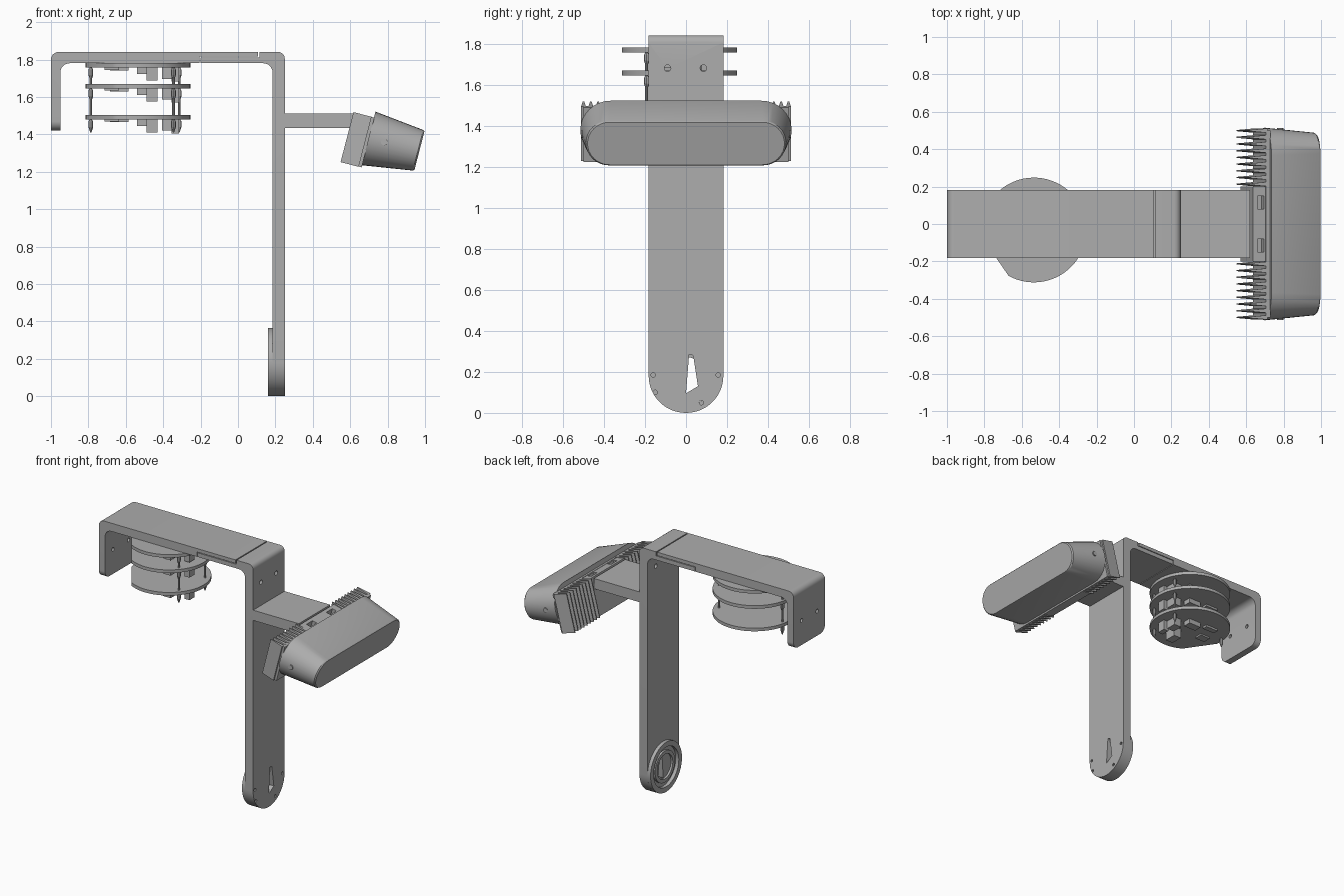
import bpy, bmesh, math
from mathutils import Matrix, Vector

if "Cube" in bpy.data.objects:
    bpy.data.objects.remove(bpy.data.objects["Cube"], do_unlink=True)

GREY = (0.42, 0.42, 0.42, 1)
mat = bpy.data.materials.new("plain grey")
mat.use_nodes = True
mat.diffuse_color = GREY
mat.node_tree.nodes["Principled BSDF"].inputs["Base Color"].default_value = GREY

HALF = 0.182                                   # half width of the bracket
TILT = (Matrix.Translation((0.583, 0, 1.385))
        @ Matrix.Rotation(math.radians(14.5), 4, 'Y'))   # lamp head frame


def finish(name, bm, smooth=False):
    bmesh.ops.recalc_face_normals(bm, faces=bm.faces)
    me = bpy.data.meshes.new(name)
    bm.to_mesh(me)
    bm.free()
    ob = bpy.data.objects.new(name, me)
    bpy.context.collection.objects.link(ob)
    me.materials.append(mat)
    if smooth:
        activate(ob)
        bpy.ops.object.shade_smooth_by_angle(angle=math.radians(30))
    return ob


def activate(ob):
    bpy.ops.object.select_all(action='DESELECT')
    ob.select_set(True)
    bpy.context.view_layer.objects.active = ob


def loft(name, rings, smooth=False, end_round=None, frame=None):
    """Skin equal point rings, cap both ends, optionally round the low corners."""
    bm = bmesh.new()
    loops = [[bm.verts.new(p) for p in ring] for ring in rings]
    n = len(loops[0])
    for a, b in zip(loops, loops[1:]):
        for i in range(n):
            bm.faces.new((a[i], a[(i + 1) % n], b[(i + 1) % n], b[i]))
    bm.faces.new(loops[0])
    bm.faces.new(loops[-1])
    if end_round:
        low = min(v.co.z for v in bm.verts)
        edges = [e for e in bm.edges
                 if all(abs(v.co.z - low) < 1e-4 for v in e.verts)
                 and abs(e.verts[0].co.y - e.verts[1].co.y) < 1e-4]
        bmesh.ops.bevel(bm, geom=edges, offset=end_round, segments=14,
                        profile=0.5, affect='EDGES')
    if frame:
        bm.transform(frame)
    return finish(name, bm, smooth)


def prism(name, pts, axis, lo, hi, **kw):
    place = {'x': lambda a, b, t: (t, a, b),
             'y': lambda a, b, t: (a, t, b),
             'z': lambda a, b, t: (a, b, t)}[axis]
    return loft(name, [[place(a, b, t) for a, b in pts] for t in (lo, hi)], **kw)


def box(name, x, y, z, **kw):
    return prism(name, [(x[0], y[0]), (x[1], y[0]), (x[1], y[1]), (x[0], y[1])],
                 'z', *z, **kw)


def circle(cx, cy, r, n=40):
    return [(cx + r * math.cos(i * math.tau / n), cy + r * math.sin(i * math.tau / n))
            for i in range(n)]


def rounded(corners, steps=6):
    """Turn (x, z, radius) square corners into a rounded outline."""
    out = []
    for i, (x, z, r) in enumerate(corners):
        p = Vector((x, z))
        if not r:
            out.append(p)
            continue
        d1 = (Vector(corners[i - 1][:2]) - p).normalized()
        d2 = (Vector(corners[(i + 1) % len(corners)][:2]) - p).normalized()
        for k in range(steps + 1):
            a = k / steps * math.pi / 2
            out.append(p + (d1 + d2) * r - d2 * r * math.cos(a) - d1 * r * math.sin(a))
    return out


def cut(ob, cutters):
    for c in cutters:
        c.hide_render = True
        m = ob.modifiers.new("cut", 'BOOLEAN')
        m.operation, m.object, m.solver = 'DIFFERENCE', c, 'EXACT'
        activate(ob)
        bpy.ops.object.modifier_apply(modifier=m.name)
        bpy.data.objects.remove(c, do_unlink=True)


# Bracket: hanging arm and post, joined by a lap joint in the top bar
hanger = prism("hanging_bracket", rounded([
    (-1, 1.42, 0), (-0.95, 1.42, 0), (-0.95, 1.78, 0.05), (-0.205, 1.78, 0),
    (-0.205, 1.815, 0), (0.107, 1.815, 0), (0.107, 1.84, 0), (-1, 1.84, 0.04)]),
    'y', -HALF, HALF, end_round=0.05, smooth=True)
post = prism("post", rounded([
    (0.185, 0, 0), (0.25, 0, 0), (0.25, 1.84, 0.035), (0.115, 1.84, 0),
    (0.115, 1.81, 0), (-0.2, 1.81, 0), (-0.2, 1.78, 0), (0.185, 1.78, 0.05)]),
    'y', -HALF, HALF, end_round=HALF - 0.001, smooth=True)

# Screw holes and the narrow opening in the foot
holes = [(-0.16, 0.185), (-0.15, 0.1), (0.075, 0.05), (0.157, 0.185)]
cutters = [prism("hole", circle(y, z, 0.011, 10), 'x', 0.1, 0.3) for y, z in holes]
cutters += [prism("hole", circle(y, 1.68, 0.016, 16), 'x', 0.1, 0.3)
            for y in (-0.09, 0.085)]
cutters.append(prism("slot", [(0.015, 0.285), (0.035, 0.28), (0.058, 0.13), (0, 0.095)],
                     'x', 0.1, 0.3))
cut(post, cutters)
cut(hanger, [prism("hole", circle(y, 1.6, 0.014, 16), 'x', -1.1, -0.9)
             for y in (-0.09, 0.09)])


# Bearing rings on the inner side of the foot
def ring(name, outer, inner, x0, x1):
    sections = []
    for i in range(48):
        a = i * math.tau / 48
        sections.append([(x, r * math.cos(a), HALF + r * math.sin(a))
                         for x, r in ((x0, outer), (x1, outer), (x1, inner), (x0, inner))])
    bm = bmesh.new()
    vs = [[bm.verts.new(p) for p in s] for s in sections]
    for i in range(48):
        for k in range(4):
            bm.faces.new((vs[i - 1][k], vs[i][k], vs[i][(k + 1) % 4], vs[i - 1][(k + 1) % 4]))
    return finish(name, bm, True)


ring("foot_outer_ring", HALF, 0.145, 0.16, 0.187)
ring("foot_inner_ring", 0.115, 0.09, 0.17, 0.187)

# Shelf carrying the lamp head
box("head_arm", (0.235, 0.62), (-HALF, HALF), (1.435, 1.51))

# Stack of round boards under the bar, each with one clipped side
CX, CY, R = -0.535, -0.032, 0.28
outline = [(CX + R * math.cos(math.radians(a)), CY + R * math.sin(math.radians(a)))
           for a in range(-119, 189, 5)] + [
           (CX + R * math.cos(math.radians(188)), CY + R * math.sin(math.radians(188)))]
for n, (lo, hi) in enumerate([(1.757, 1.78), (1.645, 1.668), (1.48, 1.503)], 1):
    prism(f"board_{n}", outline, 'z', lo, hi, smooth=True)
    # Blocks hanging below the board: offset, half size, depth
    for k, (dx, dy, sx, sy, h) in enumerate([
            (0.045, 0.08, 0.05, 0.03, 0.035), (0.075, -0.09, 0.03, 0.045, 0.07),
            (0.16, 0.02, 0.03, 0.04, 0.06), (0.2, -0.05, 0.02, 0.03, 0.075),
            (-0.1, 0.1, 0.05, 0.02, 0.015), (-0.14, -0.03, 0.04, 0.03, 0.012)], 1):
        box(f"board_{n}_block_{k}", (CX + dx - sx, CX + dx + sx),
            (CY + dy - sy, CY + dy + sy), (lo - h, lo))
    # Pointed spacers near the rim
    for k, (dx, dy) in enumerate([(-0.252, 0.04), (0.22, 0.1), (0.19, -0.16)], 1):
        loft(f"board_{n}_spacer_{k}",
             [[(x, y, lo - h) for x, y in circle(CX + dx, CY + dy, r, 8)]
              for h, r in ((0, 0.006), (0.012, 0.013), (0.04, 0.013), (0.07, 0.003))])
for k, (dx, dy) in enumerate([(0.19, -0.16), (0.22, 0.1), (-0.252, 0.04)], 1):
    prism(f"spacer_rod_{k}", circle(CX + dx, CY + dy, 0.007, 8), 'z', 1.48, 1.77)

# Heat sink behind the lamp head
box("sink_base", (0.09, 0.116), (-0.5, 0.5), (-0.137, 0.137), frame=TILT)
core = box("sink_core", (0.02, 0.1), (-0.2, 0.2), (-0.135, 0.135), frame=TILT)
cut(core, [box("pocket", (0.045, 0.08), (s * 0.115 - 0.035, s * 0.115 + 0.035),
               (0.09, 0.2), frame=TILT) for s in (-1, 1)])
for side in (-1, 1):
    for k in range(9):
        y = side * (0.213 + k * 0.0358)
        prism(f"sink_fin_{'right' if side < 0 else 'left'}_{k + 1}",
              [(0, y - 0.003), (0, y + 0.003), (0.1, y + 0.012), (0.1, y - 0.012)],
              'z', -0.138, 0.138, frame=TILT)


# Tapered lamp housing with round ends
def stadium(u, half_w, half_h, v):
    pts = []
    for side in (1, -1):
        for i in range(17):
            a = side * math.pi / 2 - math.pi * i / 16
            pts.append((u, -side * (half_w - half_h) - half_h * math.cos(a) * 1.0
                        if side > 0 else (half_w - half_h) - half_h * math.cos(a),
                        v + half_h * math.sin(a)))
    return pts


loft("lamp_housing", [stadium(0.113, 0.515, 0.148, 0.022),
                      stadium(0.385, 0.488, 0.112, 0.027),
                      stadium(0.393, 0.48, 0.107, 0.027)], smooth=True, frame=TILT)

# Small screw heads at both ends of the housing
for side, word in ((-1, "right"), (1, "left")):
    prism(f"housing_screw_{word}", circle(0.2, 0.024, 0.018, 10), 'y',
          side * 0.48, side * 0.512, frame=TILT)
